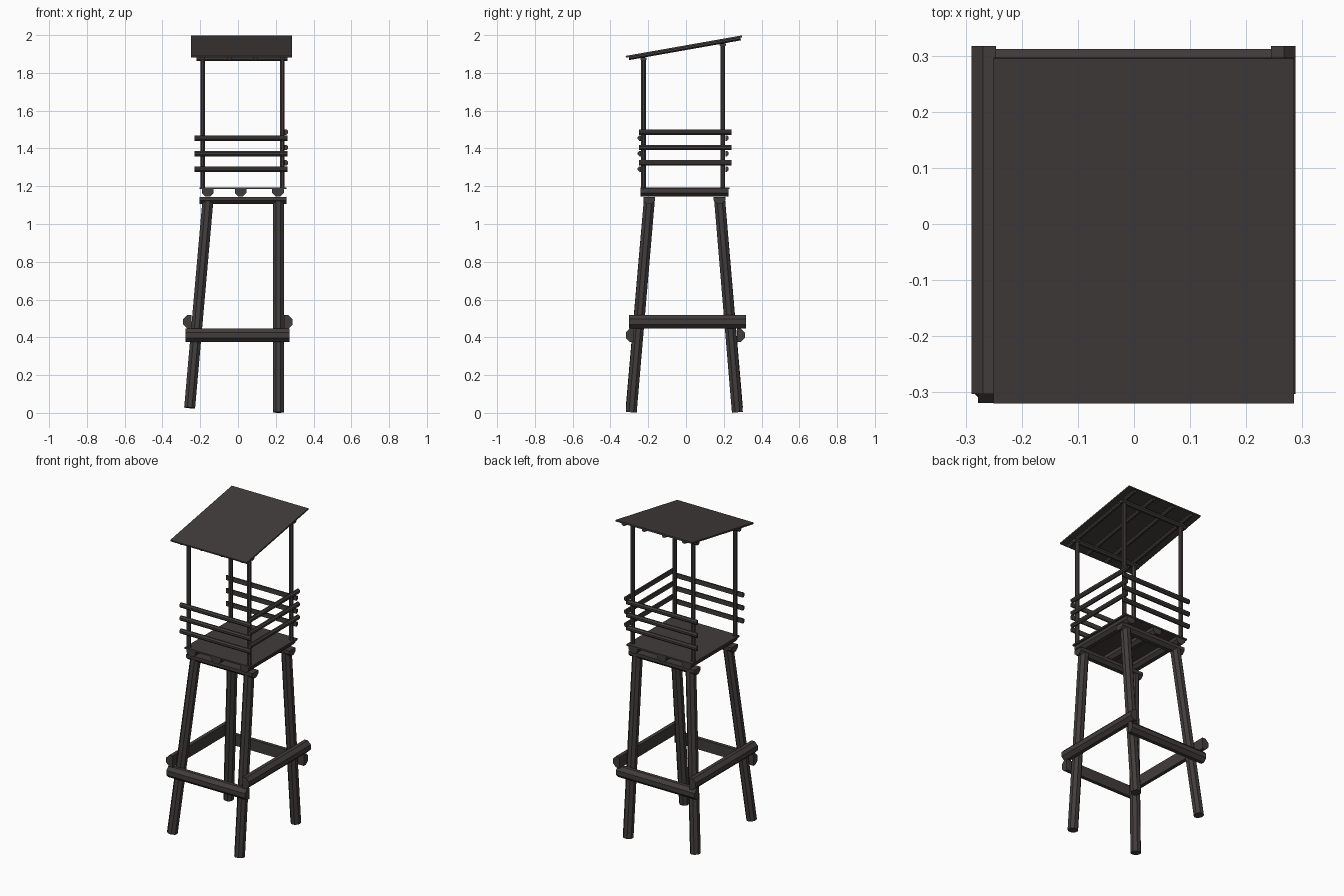
import bpy, bmesh, math
from mathutils import Vector

if "Cube" in bpy.data.objects:
    bpy.data.objects.remove(bpy.data.objects["Cube"])

wood = bpy.data.materials.new("dark weathered wood")
wood.diffuse_color = (0.053, 0.046, 0.044, 1)
wood.use_nodes = True
wood.node_tree.nodes["Principled BSDF"].inputs["Base Color"].default_value = wood.diffuse_color

# Cross-sections in (side, out) units of half the log width
HALF_LOG = [(-1, 0), (1, 0), (1, .64), (.41, 1.22), (-.41, 1.22), (-1, .64)]
FULL_LOG = [(math.cos(math.radians(22.5 + 45 * i)) * 1.082,
             math.sin(math.radians(22.5 + 45 * i)) * 1.082) for i in range(8)]
BOARD = [(-1, 0), (1, 0), (1, 1), (-1, 1)]


def beam(name, a, b, out, profile, su, sv=None):
    """Sweep a profile from a to b; 'out' is the direction of profile +v."""
    a, b = Vector(a), Vector(b)
    sv = sv or su
    d = (b - a).normalized()
    v = Vector(out)
    v = (v - d * v.dot(d)).normalized()
    u = d.cross(v)
    bm = bmesh.new()
    rings = [[bm.verts.new(p + u * x * su + v * y * sv) for x, y in profile] for p in (a, b)]
    n = len(profile)
    for ring in rings:
        bm.faces.new(ring)
    for i in range(n):
        j = (i + 1) % n
        bm.faces.new((rings[0][i], rings[0][j], rings[1][j], rings[1][i]))
    bmesh.ops.recalc_face_normals(bm, faces=bm.faces)
    me = bpy.data.meshes.new(name)
    bm.to_mesh(me)
    bm.free()
    me.materials.append(wood)
    ob = bpy.data.objects.new(name, me)
    bpy.context.collection.objects.link(ob)
    return ob


# Legs: left pair leans in, right pair is upright in x
for side, xb, xt, zb in (("left", -.256, -.158, .027), ("right", .214, .214, .003)):
    for end, yb, yt in (("front", -.29, -.193), ("back", .272, .177)):
        beam(f"{end}_{side}_leg", (xb, yb, zb), (xt, yt, 1.14), (0, -1, 0), FULL_LOG, .029)

# Lower braces: half logs with the flat side against the legs
for name, y, o in (("front", -.276, -1), ("back", .269, 1)):
    beam(f"{name}_brace", (-.278, y, .411), (.272, y, .411), (0, o, 0), HALF_LOG, .035)
for name, x, o in (("left", -.246, -1), ("right", .244, 1)):
    beam(f"{name}_brace", (x, -.303, .482), (x, .317, .482), (o, 0, 0), HALF_LOG, .036)

# Cap beams on the legs, flat side up
for name, y in (("front", -.195), ("back", .177)):
    beam(f"{name}_cap_beam", (-.204, y, 1.144), (.257, y, 1.144), (0, 0, -1), HALF_LOG, .031)

# Floor joists and floor
for i, x in enumerate((-.16, .014, .212)):
    beam(f"floor_joist_{i}", (x, -.24, 1.184), (x, .225, 1.184), (0, 0, -1), HALF_LOG, .031)
beam("floor", (.0265, -.242, 1.184), (.0265, .229, 1.184), (0, 0, 1), BOARD, .2305, .01)

# Roof: sloping panel, rafters below it
def roof_z(y):
    return 1.89 + (y + .32) * .1765

N = (0, -.1765, 1)
beam("roof_panel", (.0175, -.318, roof_z(-.318) - .01), (.0175, .297, roof_z(.297) - .01),
     N, BOARD, .2675, .0095)
for i in range(4):
    x = -.187 + i * .1407
    beam(f"rafter_{i}", (x, -.303, roof_z(-.303) - .01), (x, .288, roof_z(.288) - .01),
         (0, .1765, -1), HALF_LOG, .0125)

# Corner posts and the cross beams they carry
for name, y in (("front", -.225), ("back", .195)):
    top = roof_z(y) - .025
    beam(f"{name}_roof_beam", (-.22, y, top), (.262, y, top), (0, 0, -1), HALF_LOG, .0165)
    for side, x in (("left", -.187), ("right", .235)):
        beam(f"{name}_{side}_post", (x, y, 1.188), (x, y, top - .003), (0, -1, 0), FULL_LOG, .0125)

# Railings on front, back and right; the left side stays open
for i in range(3):
    z = 1.291 + i * .082
    for name, y, o in (("front", -.238, -1), ("back", .208, 1)):
        beam(f"{name}_rail_{i}", (-.231, y, z), (.262, y, z), (0, o, 0), HALF_LOG, .0145)
    beam(f"right_rail_{i}", (.247, -.25, z + .032), (.247, .242, z + .032), (1, 0, 0), HALF_LOG, .0145)
